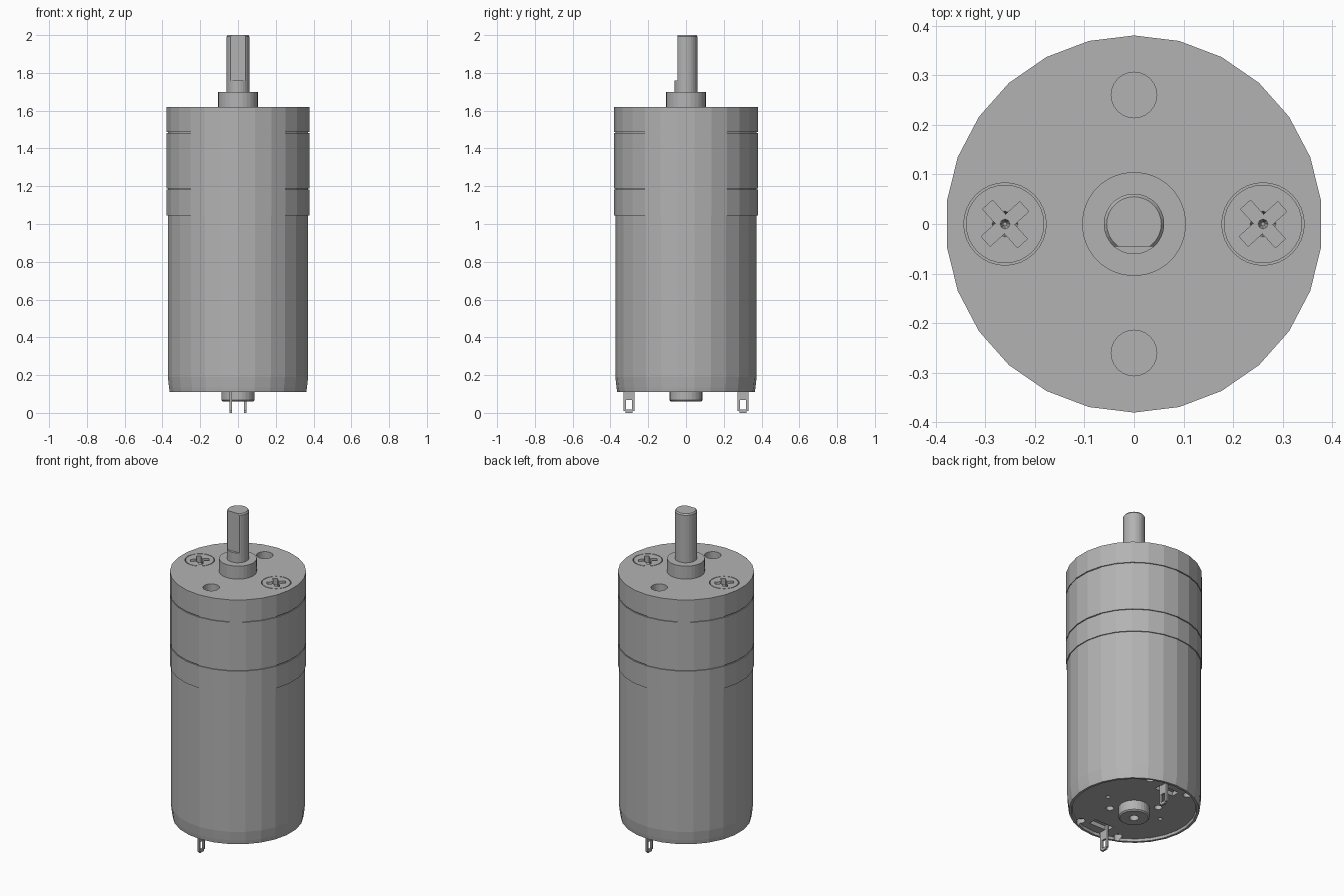
import bpy, bmesh, math
from mathutils import Matrix, Vector

cube = bpy.data.objects.get("Cube")
if cube:
    bpy.data.objects.remove(cube, do_unlink=True)

steel = bpy.data.materials.new("grey_metal")
steel.use_nodes = True
steel.diffuse_color = (0.45, 0.45, 0.45, 1)
steel.node_tree.nodes["Principled BSDF"].inputs["Base Color"].default_value = (0.45, 0.45, 0.45, 1)


def add_object(name, bm):
    bmesh.ops.recalc_face_normals(bm, faces=bm.faces)
    mesh = bpy.data.meshes.new(name)
    bm.to_mesh(mesh)
    bm.free()
    mesh.materials.append(steel)
    obj = bpy.data.objects.new(name, mesh)
    bpy.context.collection.objects.link(obj)
    return obj


def lathe(name, profile, sides=26, x=0, y=0):
    """Solid of revolution from (radius, z) points; end points are capped."""
    bm = bmesh.new()
    rings = []
    for r, z in profile:
        angles = [math.tau * i / sides for i in range(sides)]
        rings.append([bm.verts.new((x + r * math.sin(a), y + r * math.cos(a), z)) for a in angles])
    for low, high in zip(rings, rings[1:]):
        for i in range(sides):
            j = (i + 1) % sides
            bm.faces.new((low[i], low[j], high[j], high[i]))
    bm.faces.new(rings[0])
    bm.faces.new(rings[-1])
    return add_object(name, bm)


def box(name, centre, size, turn=0):
    bm = bmesh.new()
    bmesh.ops.create_cube(bm, size=1, matrix=Matrix.Translation(centre)
                          @ Matrix.Rotation(turn, 4, 'Z') @ Matrix.Diagonal((*size, 1)))
    return add_object(name, bm)


def cut(target, cutters):
    """Subtract each cutter, keep the result and drop the cutters."""
    for cutter in cutters:
        mod = target.modifiers.new("cut", 'BOOLEAN')
        mod.operation = 'DIFFERENCE'
        mod.solver = 'EXACT'
        mod.object = cutter
    bpy.context.view_layer.update()
    graph = bpy.context.evaluated_depsgraph_get()
    result = bpy.data.meshes.new_from_object(target.evaluated_get(graph))
    target.modifiers.clear()
    target.data = result
    for cutter in cutters:
        bpy.data.objects.remove(cutter, do_unlink=True)


def hole(r, low, high, x, y, sides=20):
    return lathe("hole_cutter", [(r, low), (r, high)], sides, x, y)


# Motor can with a crimped lower rim and recessed end plate
can = lathe("motor_can", [(0.346, 0.125), (0.35, 0.11), (0.364, 0.11), (0.368, 0.135),
                          (0.374, 0.19), (0.374, 1.05)])
cutters = []
for s in (1, -1):
    cutters += [hole(0.024, 0.08, 0.15, 0.135 * k, 0.3 * s, 16) for k in (1, -1)]
    cutters.append(hole(0.012, 0.08, 0.15, 0.19 * s, 0, 12))
    cutters.append(hole(0.022, 0.08, 0.15, 0.1 * s, -0.09 * s, 16))
    cutters.append(box("slot_cutter", (-0.015 * s, 0.265 * s, 0.12), (0.13, 0.05, 0.06)))
cut(can, cutters)

# Gearbox sections separated by fine grooves
top, r, inset = 1.62, 0.38, 0.374
profile = [(r, 1.046)]
for z in (1.185, 1.485):
    profile += [(r, z - 0.003), (inset, z - 0.003), (inset, z + 0.003), (r, z + 0.003)]
gearbox = lathe("gearbox", profile + [(r, top)])
cutters = []
for s in (1, -1):
    cutters.append(hole(0.046, 1.5, 1.7, 0, 0.26 * s, 24))
    cutters.append(hole(0.083, 1.56, 1.7, 0.26 * s, 0, 32))
cut(gearbox, cutters)

# Flush screws with cross recesses
for s, side in ((1, "left"), (-1, "right")):
    x = 0.26 * s
    screw = lathe(side + "_screw", [(0.079, 1.55), (0.079, top)], 32, x)
    cut(screw, [box("cross_cutter", (x, 0, 1.61), (0.105, 0.027, 0.06), math.radians(42 + q))
                for q in (0, 90)] + [lathe("cross_centre", [(0.004, 1.565), (0.03, 1.63)], 8, x)])

# Output collar and D-shaped shaft
lathe("shaft_collar", [(0.105, 1.6), (0.105, 1.7)], 28)
shaft = lathe("output_shaft", [(0.061, 1.65), (0.061, 1.992), (0.055, 2.0)], 28)
cut(shaft, [box("flat_cutter", (0, -0.095, 1.91), (0.2, 0.1, 0.3))])

# Rear bearing with centre hole
bearing = lathe("rear_bearing", [(0.08, 0.06), (0.087, 0.067), (0.087, 0.14)], 26)
cut(bearing, [hole(0.027, 0.04, 0.1, 0, 0, 16)])

# Solder terminals with rectangular eyes
for s, side in ((1, "back"), (-1, "front")):
    x, y = 0.038 * s, 0.302 * s
    tab = box(side + "_terminal", (x, y, 0.08), (0.012, 0.058, 0.16))
    bm = bmesh.new()
    bm.from_mesh(tab.data)
    tips = [e for e in bm.edges if all(v.co.z < 0.01 for v in e.verts)
            and abs(e.verts[0].co.y - e.verts[1].co.y) < 0.01]
    bmesh.ops.bevel(bm, geom=tips, offset=0.01, segments=2, affect='EDGES')
    bm.to_mesh(tab.data)
    bm.free()
    cut(tab, [box("eye_cutter", (x, y, 0.042), (0.1, 0.03, 0.05))])
